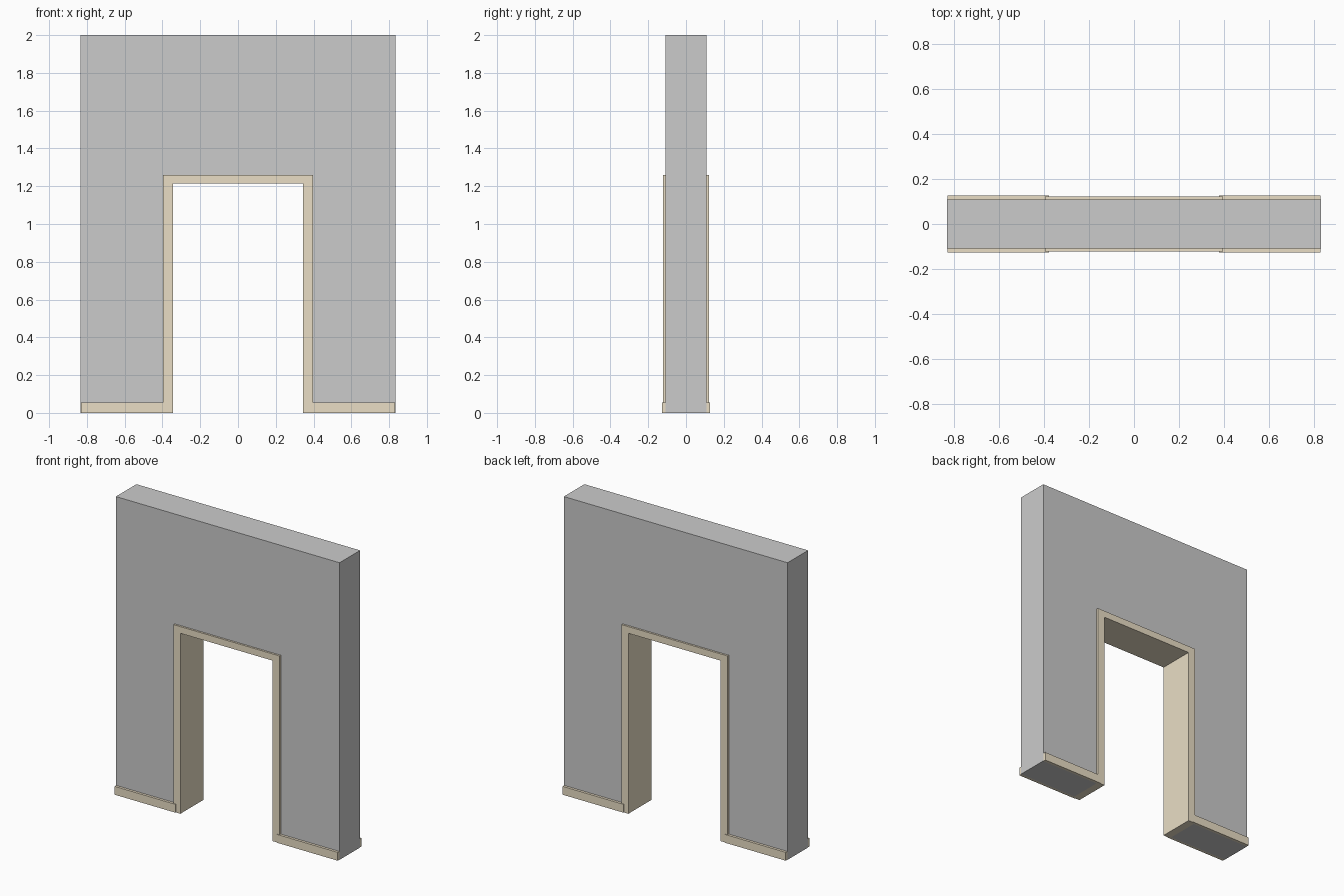
import bpy, bmesh

if "Cube" in bpy.data.objects:
    bpy.data.objects.remove(bpy.data.objects["Cube"])

trim = bpy.data.materials.new("tan_trim")
trim.diffuse_color = (0.82, 0.73, 0.56, 1)
trim.use_nodes = True
trim.node_tree.nodes["Principled BSDF"].inputs["Base Color"].default_value = trim.diffuse_color


def arch(name, outer, outer_top, inner, inner_top, half_depth, mat=None):
    """Upside-down U profile in the xz plane, extruded through y."""
    right = [(outer, outer_top), (outer, 0), (inner, 0), (inner, inner_top)]
    profile = right + [(-x, z) for x, z in reversed(right)]
    bm = bmesh.new()
    face = bm.faces.new([bm.verts.new((x, -half_depth, z)) for x, z in profile])
    ext = bmesh.ops.extrude_face_region(bm, geom=[face])
    moved = [v for v in ext["geom"] if isinstance(v, bmesh.types.BMVert)]
    bmesh.ops.translate(bm, verts=moved, vec=(0, 2 * half_depth, 0))
    bmesh.ops.recalc_face_normals(bm, faces=bm.faces)
    return finish(name, bm, mat)


def box(name, x0, x1, y0, y1, z0, z1, mat=None):
    bm = bmesh.new()
    bmesh.ops.create_cube(bm, size=1)
    bmesh.ops.scale(bm, verts=bm.verts, vec=(x1 - x0, y1 - y0, z1 - z0))
    bmesh.ops.translate(bm, verts=bm.verts,
                        vec=((x0 + x1) / 2, (y0 + y1) / 2, (z0 + z1) / 2))
    return finish(name, bm, mat)


def finish(name, bm, mat):
    mesh = bpy.data.meshes.new(name)
    bm.to_mesh(mesh)
    bm.free()
    if mat:
        mesh.materials.append(mat)
    obj = bpy.data.objects.new(name, mesh)
    bpy.context.collection.objects.link(obj)
    return obj


# Wall with a doorway
arch("wall", 0.833, 2.0, 0.396, 1.26, 0.109)

# Door frame lining the opening, slightly proud of the wall
arch("door_frame", 0.396, 1.26, 0.344, 1.215, 0.122, trim)

# Baseboards on both faces and both sides, lapping onto the frame
for face_name, sy in (("front", -1), ("back", 1)):
    for side, sx in (("left", -1), ("right", 1)):
        x0, x1 = sorted((sx * 0.378, sx * 0.831))
        y0, y1 = sorted((sy * 0.108, sy * 0.126))
        box(f"baseboard_{face_name}_{side}", x0, x1, y0, y1, 0, 0.056, trim)
